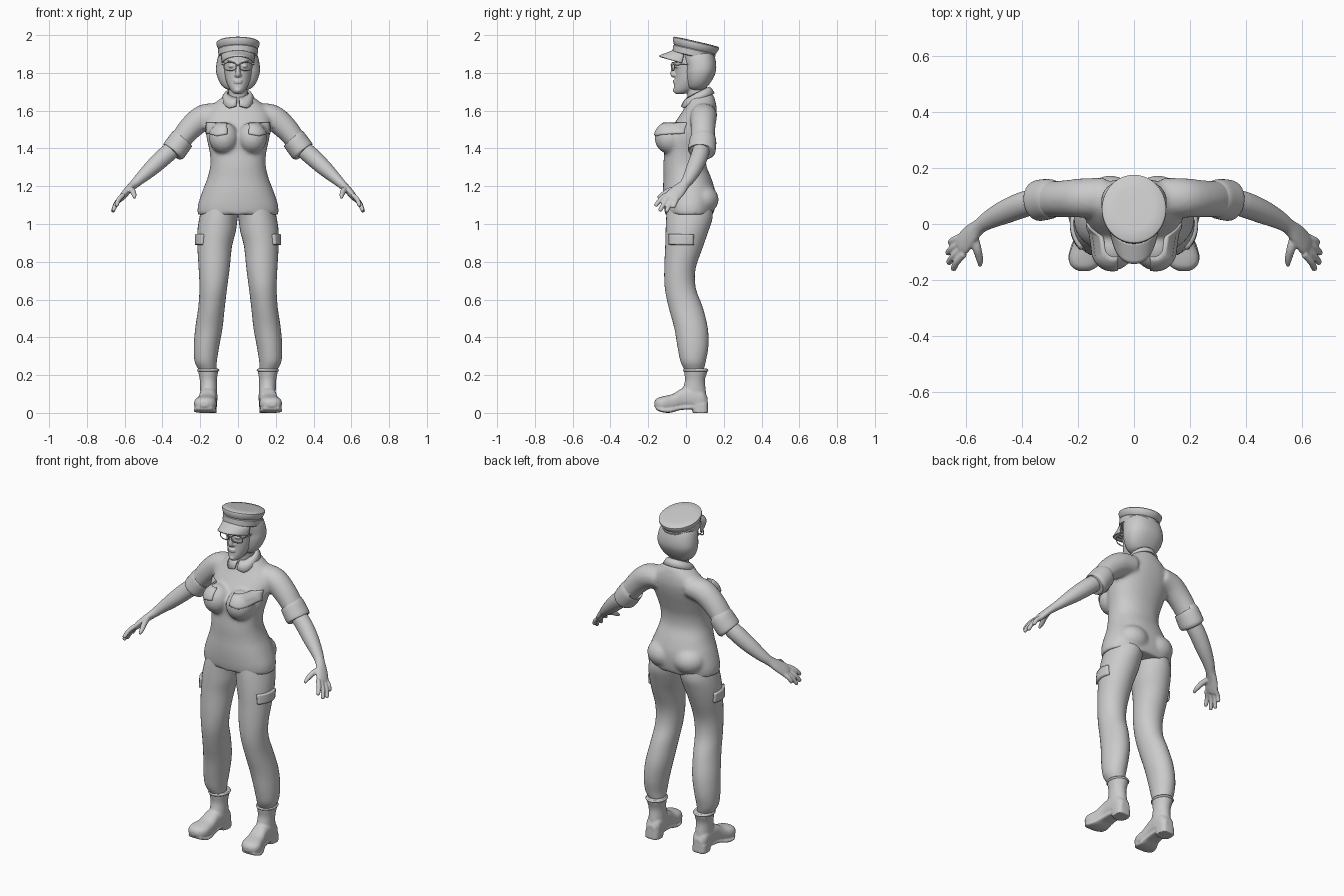
import bpy, bmesh, math
from mathutils import Vector, Matrix

cube = bpy.data.objects.get("Cube")
if cube:
    bpy.data.objects.remove(cube)

grey = bpy.data.materials.new("plain_grey")
grey.use_nodes = True
grey.diffuse_color = (.6, .6, .6, 1)
grey.node_tree.nodes["Principled BSDF"].inputs["Base Color"].default_value = (.6, .6, .6, 1)
X, Y, Z = Vector((1, 0, 0)), Vector((0, 1, 0)), Vector((0, 0, 1))


def smooth_rows(rows, steps):
    """Catmull-Rom interpolation of section rows."""
    rows = [Vector(r) for r in rows]
    out = []
    for i in range(len(rows) - 1):
        a, b, c, d = (rows[min(max(i + k, 0), len(rows) - 1)] for k in (-1, 0, 1, 2))
        for k in range(steps):
            t = k / steps
            out.append((b * 2 + (c - a) * t + (a * 2 - b * 5 + c * 4 - d) * t ** 2
                        + (b * 3 - a - c * 3 + d) * t ** 3) / 2)
    return out + [rows[-1]]


def loft(bm, rows, axis=None, side=X, steps=4, n=28, power=1.0):
    """Closed skin over elliptical sections (x, y, z, radius_a, radius_b)."""
    rows = smooth_rows(rows, steps)
    pts = [Vector(r[:3]) for r in rows]
    rings = []
    for i, r in enumerate(rows):
        t = axis or (pts[min(i + 1, len(pts) - 1)] - pts[max(i - 1, 0)]).normalized()
        u = (side - t * side.dot(t)).normalized()
        v = t.cross(u)
        ring = []
        for k in range(n):
            c, s = math.cos(math.tau * k / n), math.sin(math.tau * k / n)
            c, s = (math.copysign(abs(q) ** power, q) for q in (c, s))
            ring.append(bm.verts.new(pts[i] + u * c * r[3] + v * s * r[4]))
        rings.append(ring)
    for a, b in zip(rings, rings[1:]):
        for k in range(n):
            j = (k + 1) % n
            bm.faces.new((a[k], a[j], b[j], b[k]))
    bm.faces.new(rings[0][::-1])
    bm.faces.new(rings[-1])


def stack(bm, rows, **kw):
    """Horizontal sections given as (z, x_min, x_max, y_front, y_back)."""
    loft(bm, [((a + b) / 2, (f + k) / 2, z, (b - a) / 2, (k - f) / 2)
              for z, a, b, f, k in rows], axis=Z, **kw)


def ball(bm, centre, radii):
    m = Matrix.Translation(centre) @ Matrix.Diagonal((*radii, 1))
    bmesh.ops.create_uvsphere(bm, u_segments=24, v_segments=16, radius=1, matrix=m)


def sheet(bm, rows):
    grid = [[bm.verts.new(p) for p in row] for row in rows]
    for a, b in zip(grid, grid[1:]):
        for k in range(len(a) - 1):
            bm.faces.new((a[k], a[k + 1], b[k + 1], b[k]))


def finish(bm, name, mirror=False, voxel=0, relax=4):
    bmesh.ops.recalc_face_normals(bm, faces=bm.faces)
    for f in bm.faces:
        f.smooth = True
    for e in bm.edges:
        e.smooth = e.calc_face_angle(0) < .7
    me = bpy.data.meshes.new(name)
    bm.to_mesh(me)
    bm.free()
    me.materials.append(grey)
    ob = bpy.data.objects.new(name, me)
    bpy.context.collection.objects.link(ob)
    if voxel:
        m = ob.modifiers.new("fuse", 'REMESH')
        m.mode, m.voxel_size, m.use_smooth_shade = 'VOXEL', voxel, True
        m = ob.modifiers.new("relax", 'SMOOTH')
        m.iterations, m.factor = relax, .5
    if mirror:
        ob.modifiers.new("mirror", 'MIRROR').use_mirror_merge = False
    return ob


def thicken(ob, depth):
    m = ob.modifiers.new("thickness", 'SOLIDIFY')
    m.thickness, m.offset = depth, 0


def wire(name, points, radius, closed=False):
    cu = bpy.data.curves.new(name, 'CURVE')
    cu.dimensions, cu.bevel_depth, cu.bevel_resolution = '3D', radius, 1
    sp = cu.splines.new('POLY')
    sp.points.add(len(points) - 1)
    for p, q in zip(sp.points, points):
        p.co = (*q, 1)
    sp.use_cyclic_u = closed
    cu.materials.append(grey)
    bpy.context.collection.objects.link(bpy.data.objects.new(name, cu))


# Shirt: torso, bust, seat and sleeves fused together
bm = bmesh.new()
stack(bm, [(z, -w, w, f, b) for z, w, f, b in (
    (1.05, .215, -.11, .145), (1.1, .212, -.118, .155), (1.17, .19, -.122, .155),
    (1.24, .163, -.12, .135), (1.31, .147, -.12, .108), (1.38, .15, -.115, .108),
    (1.45, .165, -.11, .128), (1.52, .175, -.07, .15), (1.58, .172, -.03, .162),
    (1.63, .135, 0, .16), (1.67, .085, .01, .15), (1.69, .06, .03, .14))], n=40, power=.9)
for s in (-1, 1):
    ball(bm, (s * .075, -.083, 1.455), (.078, .083, .085))
    ball(bm, (s * .085, .085, 1.13), (.095, .088, .08))
    loft(bm, [(s * x, y, z, a, b) for x, y, z, a, b in (
        (.1, .095, 1.58, .07, .06), (.18, .093, 1.565, .07, .068),
        (.245, .09, 1.515, .066, .064), (.3, .088, 1.45, .064, .057),
        (.335, .084, 1.4, .062, .054))], side=Y)
shirt = finish(bm, "shirt", voxel=.01, relax=6)

# Rolled sleeve cuffs
bm = bmesh.new()
loft(bm, [(.29, .09, 1.455, .06, .055), (.294, .09, 1.451, .069, .064),
          (.318, .087, 1.418, .073, .066), (.342, .083, 1.386, .072, .065),
          (.347, .082, 1.38, .06, .052)], side=Y)
finish(bm, "sleeve_cuff", mirror=True)

# Forearm and hand
bm = bmesh.new()
loft(bm, [(.31, .087, 1.425, .044, .044), (.385, .072, 1.362, .046, .047),
          (.455, .045, 1.298, .043, .042), (.515, .016, 1.243, .034, .031),
          (.55, -.008, 1.21, .028, .024), (.58, -.035, 1.182, .037, .02),
          (.608, -.068, 1.15, .042, .018), (.62, -.083, 1.135, .036, .014)],
     side=Vector((-.2, -.9, .35)))
across = Vector((-.2, -.9, .35)).normalized()
for k, tip in zip((.033, .012, -.011, -.032), ((.645, -.163, 1.095), (.662, -.14, 1.068),
                                               (.665, -.105, 1.063), (.656, -.068, 1.085))):
    base, tip = Vector((.612, -.076, 1.145)) + across * k, Vector(tip)
    mid = base.lerp(tip, .5) + Vector((.006, 0, .004))
    loft(bm, [(*base, .013, .013), (*mid, .0125, .0125), (*tip.lerp(mid, .15), .011, .011),
              (*tip, .006, .006)], side=across, n=12)
loft(bm, [(.572, -.04, 1.185, .016, .016), (.56, -.085, 1.178, .016, .016),
          (.55, -.125, 1.155, .013, .013), (.548, -.15, 1.138, .007, .007)], n=12)
finish(bm, "forearm_and_hand", mirror=True, voxel=.005, relax=2)

# Trouser legs, gathered above the boots
bm = bmesh.new()
stack(bm, [(1.09, -.01, .19, -.1, .14), (1.03, .002, .205, -.105, .14),
           (.96, .012, .215, -.108, .118), (.88, .032, .215, -.11, .09),
           (.76, .045, .208, -.115, .05), (.66, .058, .204, -.112, .052),
           (.56, .07, .21, -.092, .088), (.45, .082, .226, -.062, .115),
           (.35, .1, .234, -.045, .118), (.275, .112, .23, -.03, .105),
           (.235, .115, .212, -.012, .095), (.215, .12, .2, 0, .085)], n=32)
finish(bm, "trouser_leg", mirror=True)

# Boots: shaft, foot and heel block
bm = bmesh.new()
stack(bm, [(.235, .104, .212, -.012, .114), (.215, .106, .21, -.01, .112),
           (.17, .112, .202, -.006, .1), (.11, .11, .2, -.02, .106),
           (.05, .11, .2, -.02, .112)])
loft(bm, [(x, y, (a + b) / 2, w, (b - a) / 2) for y, x, w, a, b in (
    (.115, .155, .025, .025, .08), (.09, .155, .043, .02, .12), (.04, .156, .047, .025, .14),
    (-.02, .16, .046, .025, .13), (-.07, .166, .052, .01, .1), (-.12, .174, .059, .01, .088),
    (-.152, .177, .046, .018, .078), (-.168, .178, .018, .035, .06))], axis=-Y, power=.8)
stack(bm, [(0, .113, .2, .035, .118), (.05, .112, .2, .03, .116)], steps=1, power=.6)
loft(bm, [(.156, .05, .03, .04, .01), (.162, -.03, .025, .044, .01), (.17, -.08, .013, .056, .012),
          (.175, -.125, .014, .06, .011), (.178, -.16, .026, .038, .009)], axis=-Y, power=.6)
finish(bm, "boot", mirror=True, voxel=.006, relax=2)

# Rolled rim on the boot top
rim = [(.158 + .052 * math.cos(a), .051 + .061 * math.sin(a), .226)
       for a in (math.tau * k / 28 for k in range(28))]
for s in (-1, 1):
    wire("boot_rim", [(s * x, y, z) for x, y, z in rim], .007, True)

# Chest pocket flaps and thigh pockets, laid on the cloth
def pocket(name, target, corner, across_to, height, axis, droop, depth):
    bm = bmesh.new()
    a, b = Vector(corner), Vector(across_to)
    sheet(bm, [[a.lerp(b, i / 10) - Z * (height + droop * (1 - abs(i / 5 - 1))) * j / 6
                for i in range(11)] for j in range(7)])
    ob = finish(bm, name)
    m = ob.modifiers.new("lay_on", 'SHRINKWRAP')
    m.target, m.wrap_method = target, 'PROJECT'
    m.use_project_x, m.use_project_y, m.use_project_z = axis == 0, axis == 1, False
    m.use_negative_direction = m.use_positive_direction = True
    thicken(ob, depth)


legs = bpy.data.objects["trouser_leg"]
for s in (-1, 1):
    pocket("chest_pocket_flap", shirt, (s * .058, -.3, 1.53), (s * .165, -.3, 1.535), .055, 1, .012, .014)
    pocket("thigh_pocket", legs, (s * .4, -.083, .945), (s * .4, .038, .945), .055, 0, 0, .026)

# Shirt collar with pointed front tips
bm = bmesh.new()
edges = [[], [], []]
for i in range(-14, 15):
    q = i / 14
    a, point = q * math.pi * .97, max(0, 1 - abs(abs(q) - .84) / .24)
    for k, r in enumerate((.056, .07, .084)):
        r += point * k * .006
        x, y = math.sin(a) * r, .065 + math.cos(a) * r * .98
        z = 1.683 + .028 * math.cos(a) + (.012, .002, -.022)[k] - point * k * .012
        edges[k].append((x, y, z))
sheet(bm, edges)
thicken(finish(bm, "collar"), .011)

# Neck and face
bm = bmesh.new()
loft(bm, [(0, .07, 1.6, .06, .06), (0, .06, 1.68, .05, .052), (0, .05, 1.78, .05, .055)])
stack(bm, [(z, -w, w, f, b) for z, w, f, b in (
    (1.688, .014, -.052, -.015), (1.697, .03, -.062, .02), (1.72, .047, -.065, .06),
    (1.76, .064, -.06, .09), (1.81, .074, -.058, .11), (1.86, .078, -.06, .12),
    (1.92, .074, -.05, .12))])
loft(bm, [(0, -.056, 1.855, .009, .01), (0, -.062, 1.825, .01, .014),
          (0, -.067, 1.795, .014, .016), (0, -.06, 1.782, .014, .012)], n=16)
for z in (1.759, 1.749):
    ball(bm, (0, -.057, z), (.023, .013, .006))
ball(bm, (0, -.052, 1.708), (.02, .018, .015))
for s in (-1, 1):
    ball(bm, (s * .012, -.057, 1.788), (.009, .01, .008))
    ball(bm, (s * .033, -.045, 1.836), (.017, .016, .011))
    ball(bm, (s * .036, -.048, 1.862), (.024, .012, .005))
finish(bm, "head_and_neck", voxel=.004, relax=2)

# Bobbed hair
bm = bmesh.new()
stack(bm, [(z, -w, w, f, b) for z, w, f, b in (
    (1.708, .045, .03, .085), (1.722, .075, .01, .108), (1.755, .1, 0, .134),
    (1.8, .115, -.006, .156), (1.84, .115, -.008, .16), (1.885, .106, -.02, .153),
    (1.92, .09, -.03, .14))], n=36, power=.85)
finish(bm, "hair")

# Spectacles
for s in (-1, 1):
    lens = []
    for k in range(28):
        c, d = math.cos(math.tau * k / 28), math.sin(math.tau * k / 28)
        x = .042 + .032 * math.copysign(abs(c) ** .7, c)
        lens.append((s * x, -.078 + x * .22, 1.834 + .021 * math.copysign(abs(d) ** .7, d)))
    wire("spectacle_rim", lens, .003, True)
    wire("spectacle_arm", [(s * .074, -.062, 1.842), (s * .084, .01, 1.845)], .003)
wire("spectacle_bridge", [(-.011, -.076, 1.838), (0, -.08, 1.841), (.011, -.076, 1.838)], .003)

# Cap with band, flared crown and peak, tipped backwards
tilt = Matrix.Translation((0, .038, 1.89)) @ Matrix.Rotation(math.radians(-13), 4, 'X')
bm = bmesh.new()
loft(bm, [(0, 0, z, w, w * 1.09) for z, w in (
    (-.004, .098), (0, .103), (.032, .106), (.036, .102), (.04, .106), (.064, .115),
    (.072, .114), (.077, .108), (.079, .07), (.079, .01))], axis=Z, steps=1, n=48)
finish(bm, "cap").matrix_world = tilt

bm = bmesh.new()
peak = []
for j in range(7):
    t = j / 6
    peak.append([])
    for i in range(-12, 13):
        a = i / 12 * math.radians(62)
        x = math.sin(a) * (.098 - .004 * t)
        y = -math.cos(a) * .106 - t * .068 * (1 - abs(i / 12) ** 3)
        peak[-1].append((x, y, .004 - t * .046 - x * x * 1.2))
sheet(bm, peak)
ob = finish(bm, "cap_peak")
ob.matrix_world = tilt
thicken(ob, .008)
